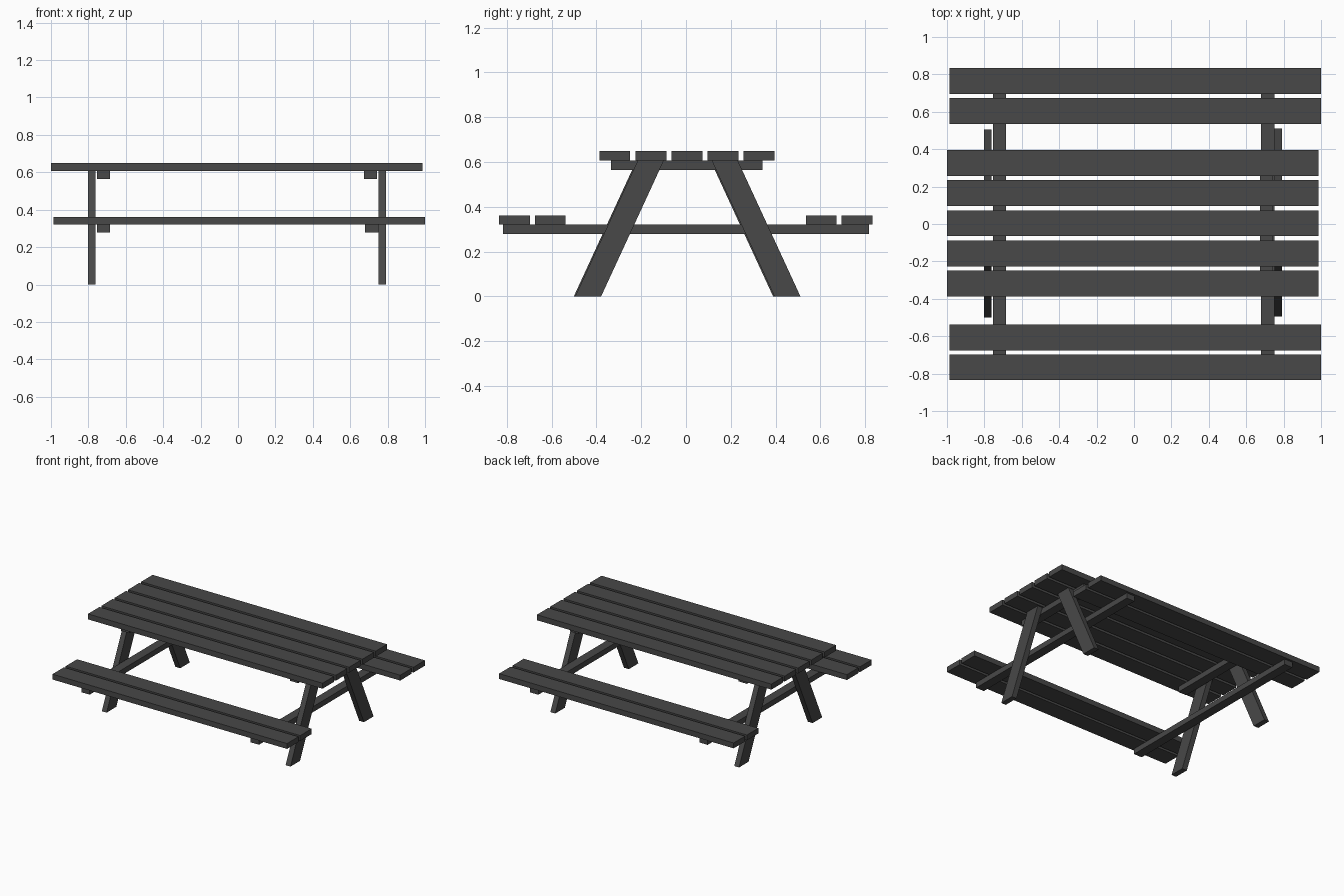
import bpy, bmesh

if "Cube" in bpy.data.objects:
    bpy.data.objects.remove(bpy.data.objects["Cube"])

# Dark painted wood
dark = bpy.data.materials.new("dark_wood")
dark.diffuse_color = (0.065, 0.065, 0.065, 1)
dark.use_nodes = True
dark.node_tree.nodes["Principled BSDF"].inputs["Base Color"].default_value = dark.diffuse_color

def box(name, x, y, z):
    """Axis-aligned board from (min, max) ranges."""
    return board(name, [(y[0], z[0]), (y[1], z[0]), (y[1], z[1]), (y[0], z[1])], x)

def board(name, profile, x):
    """Extrude a y-z profile along x."""
    bm = bmesh.new()
    face = bm.faces.new([bm.verts.new((x[0], y, z)) for y, z in profile])
    new = bmesh.ops.extrude_face_region(bm, geom=[face])["geom"]
    verts = [v for v in new if isinstance(v, bmesh.types.BMVert)]
    bmesh.ops.translate(bm, verts=verts, vec=(x[1] - x[0], 0, 0))
    bmesh.ops.recalc_face_normals(bm, faces=bm.faces)
    mesh = bpy.data.meshes.new(name)
    bm.to_mesh(mesh)
    bm.free()
    mesh.materials.append(dark)
    obj = bpy.data.objects.new(name, mesh)
    bpy.context.collection.objects.link(obj)
    return obj

HALF = 0.069  # half plank width

# Table top planks
for i in range(5):
    c = 0.004 + (i - 2) * 0.161
    box(f"top_plank_{i + 1}", (-1.0, 0.987), (c - HALF, c + HALF), (0.607, 0.649))

# Bench planks
for side, centres in (("front", (-0.766, -0.606)), ("back", (0.604, 0.764))):
    for i, c in enumerate(centres):
        box(f"{side}_seat_plank_{i + 1}", (-0.987, 1.0), (c - HALF, c + HALF), (0.321, 0.362))

# End frames: splayed legs, seat beam and top cleat
H = 0.607
for end, leg_x, beam_x, cleat_x, dy in (
        ("left", (-0.803, -0.762), (-0.755, -0.685), (-0.755, -0.685), 0.002),
        ("right", (0.750, 0.791), (0.680, 0.750), (0.674, 0.744), 0.008)):
    for side, s in (("front", -1), ("back", 1)):
        pts = [(0.503, 0), (0.387, 0), (0.107, H), (0.223, H)]
        board(f"{end}_{side}_leg", [(s * y + dy, z) for y, z in pts], leg_x)
    box(f"{end}_seat_beam", beam_x, (-0.817, 0.816), (0.279, 0.321))
    box(f"{end}_top_cleat", cleat_x, (-0.335, 0.341), (0.565, 0.607))
